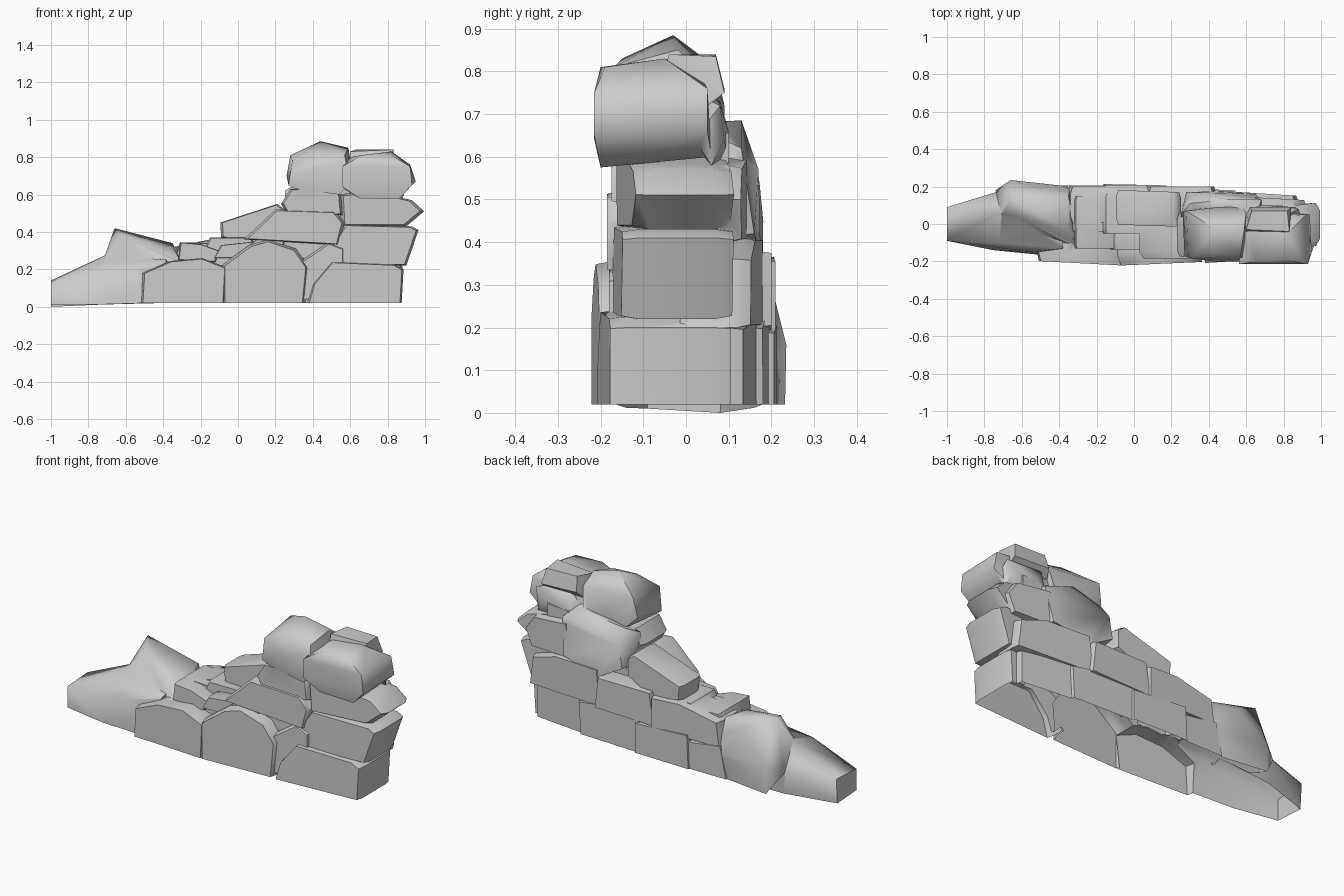
import bpy, bmesh, math
from mathutils import Vector

parts = bpy.data.collections.new("stones")
bpy.context.scene.collection.children.link(parts)


def finish(name, bm):
    bmesh.ops.recalc_face_normals(bm, faces=bm.faces[:])
    me = bpy.data.meshes.new(name)
    bm.to_mesh(me)
    bm.free()
    ob = bpy.data.objects.new(name, me)
    parts.objects.link(ob)
    return ob


def stone(name, outline, y0, y1, inset=0.9, cut=0.035, skew=0.0):
    """Block with an x-z outline, chamfered front and back; skew slides y with x."""
    bm = bmesh.new()
    n = len(outline)
    cx = sum(p[0] for p in outline) / n
    cz = sum(p[1] for p in outline) / n
    rings = []
    for y, s in ((y0, inset), (y0 + cut, 1), (y1 - cut, 1), (y1, inset)):
        ring = []
        for x, z in outline:
            zz = z if z < 0.04 else cz + (z - cz) * s
            ring.append(bm.verts.new((cx + (x - cx) * s, y + skew * (x - cx), zz)))
        rings.append(ring)
    for a, b in zip(rings, rings[1:]):
        for i in range(n):
            j = (i + 1) % n
            bm.faces.new((a[i], a[j], b[j], b[i]))
    bm.faces.new(rings[0])
    bm.faces.new(rings[-1])
    return finish(name, bm)


def boulder(name, points):
    """Faceted rock: the convex hull of a few points."""
    bm = bmesh.new()
    for p in points:
        bm.verts.new(Vector(p))
    bmesh.ops.convex_hull(bm, input=bm.verts[:])
    junk = [v for v in bm.verts if not v.link_faces]
    bmesh.ops.delete(bm, geom=junk, context='VERTS')
    return finish(name, bm)


# Sloping rubble end on the left
boulder("toe_rock", [(-1, -.09, .01), (-1, .08, 0), (-1, -.09, .13), (-1, .09, .14),
                     (-.75, -.14, .012), (-.72, .16, .012), (-.72, -.1, .23), (-.7, .06, .28),
                     (-.74, .17, .14), (-.5, -.165, .02), (-.4, .18, .02), (-.55, -.15, .2),
                     (-.38, -.13, .25), (-.4, .18, .26)])
boulder("peak_rock", [(-.74, .18, .14), (-.66, .14, .42), (-.66, .235, .16), (-.71, .05, .28),
                      (-.62, .04, .38), (-.35, -.04, .31), (-.35, .15, .34), (-.34, .2, .15),
                      (-.3, -.12, .24), (-.66, .232, .02), (-.34, .19, .02), (-.6, -.11, .12),
                      (-.3, -.12, .03), (-.5, .19, .34)])

# Bottom course, front
stone("base_front_left", [(-.52, .02), (-.07, .02), (-.06, .21), (-.19, .26), (-.36, .245),
                          (-.51, .18)], -.21, .1, .95, .05, -.05)
stone("base_front_middle", [(-.09, .02), (.36, .02), (.38, .21), (.31, .31), (.16, .36),
                            (.06, .33), (-.09, .22)], -.212, .08, .92, .06, .04)
stone("base_front_wedge", [(.33, .03), (.42, .05), (.57, .18), (.57, .32), (.49, .35),
                           (.3, .22)], -.18, .05, .9)
stone("base_corner", [(.37, .02), (.875, .02), (.885, .2), (.84, .225), (.5, .24), (.4, .12)],
      -.192, .09, .96, .04, .06)

# Bottom course, back
stone("base_back_right", [(.5, .02), (.84, .02), (.84, .2), (.52, .22)], -.05, .15, .95, .04, -.1)
stone("base_back_middle", [(.16, .02), (.54, .02), (.55, .2), (.3, .24), (.15, .2)],
      0, .188, .96, .03, -.04)
stone("base_back_left", [(-.17, .02), (.18, .02), (.18, .19), (-.16, .21)], 0, .21, .96, .03, -.02)
stone("base_back_foot", [(-.4, .02), (-.14, .02), (-.14, .17), (-.36, .2)], 0, .205, .95)

# Second course
stone("second_corner", [(.55, .22), (.9, .22), (.965, .41), (.93, .43), (.57, .44), (.5, .33)],
      -.16, .1, .94, .04, .05)
stone("second_middle", [(.14, .25), (.56, .25), (.57, .45), (.22, .42)], -.14, .1)
stone("second_back_right", [(.4, .2), (.88, .2), (.86, .36), (.7, .41), (.42, .41)],
      0, .165, .94, .03, -.06)
stone("second_back_middle", [(.05, .19), (.44, .2), (.42, .38), (.08, .38)], 0, .2, .94)
stone("second_back_left", [(-.36, .18), (.08, .18), (.08, .36), (-.1, .37), (-.34, .32)],
      .01, .205, .94, .04, .02)

# Rubble core behind the facing stones
stone("core_low", [(-.6, .02), (.8, .02), (.8, .4), (.15, .34), (-.1, .27), (-.6, .22)],
      -.11, .11, .98)
stone("core_high", [(.28, .25), (.8, .25), (.8, .66), (.32, .62)], -.09, .1, .98)

# Third course and stepped stones
stone("third_corner", [(.55, .43), (.9, .43), (.995, .51), (.93, .57), (.7, .62), (.54, .6)],
      -.14, .09, .9, .04, .1)
stone("third_front", [(.03, .36), (.2, .35), (.54, .33), (.57, .45), (.52, .51), (.2, .52)],
      -.185, .04, .93)
stone("fourth_front", [(.26, .5), (.56, .49), (.55, .6), (.5, .635), (.28, .63), (.23, .55)],
      -.175, .06, .92)
boulder("back_wedge", [(.25, .05, .62), (.62, .05, .68), (.68, .13, .62), (.3, .17, .57),
                       (.28, .17, .45), (.42, .175, .37), (.65, .16, .42), (.5, .13, .685),
                       (.3, .11, .65), (.7, 0, .4), (.25, 0, .45), (.65, 0, .68)])
stone("third_back_corner", [(.62, .4), (.88, .4), (.92, .5), (.86, .58), (.64, .6)],
      -.04, .135, .92, .035, -.05)
stone("sloping_slab", [(-.09, .37), (.1, .34), (.25, .42), (.25, .52), (.21, .55),
                       (-.095, .45)], -.01, .175, .94, .03, -.03)

# Small loose stones on the step
stone("chip_left", [(-.32, .25), (-.12, .24), (-.1, .3), (-.2, .335), (-.31, .345)], -.13, -.02, .94, .02)
stone("chip_middle", [(-.13, .26), (.06, .26), (.1, .35), (-.09, .33)], -.14, -.04, .94, .02)
stone("chip_right", [(.02, .3), (.24, .3), (.25, .37), (.1, .36)], -.16, -.03, .94, .02)
stone("step_back_left", [(-.34, .26), (-.16, .25), (-.12, .34), (-.31, .345)], -.04, .15, .93, .02)
stone("step_back_right", [(-.2, .27), (.08, .27), (.08, .37), (-.15, .37)], -.05, .165, .93, .02)

# Top course
boulder("cap_left", [(.27, -.17, .65), (.29, -.18, .78), (.26, .06, .7), (.28, .07, .81),
                     (.44, -.03, .885), (.41, -.15, .83), (.57, -.17, .81), (.59, -.02, .85),
                     (.6, .06, .79), (.6, -.2, .66), (.54, -.19, .6), (.31, -.17, .63),
                     (.33, .08, .63), (.58, .09, .65), (.42, -.2, .74), (.45, .09, .72)])
boulder("cap_right", [(.56, -.215, .64), (.56, -.215, .75), (.66, -.2, .81), (.82, -.19, .81),
                      (.92, -.215, .75), (.95, -.15, .67), (.93, -.215, .65), (.86, -.2, .575),
                      (.65, -.2, .58), (.92, .05, .76), (.94, .05, .66), (.86, .06, .6),
                      (.58, .06, .62), (.6, .03, .8), (.82, -.05, .83)])
boulder("cap_chip", [(.6, -.04, .79), (.6, -.03, .83), (.82, -.05, .8), (.83, -.04, .84),
                     (.63, .07, .84), (.82, .07, .835), (.62, .09, .76), (.84, .09, .75),
                     (.6, .05, .72), (.84, .05, .72)])
boulder("cap_back", [(.6, .02, .62), (.9, .02, .64), (.66, .08, .73), (.88, .08, .72),
                     (.7, .1, .66), (.86, .09, .64), (.65, .1, .58), (.88, .06, .58), (.7, 0, .76)])

# Fuse the stones into one skin
wall = bpy.data.objects.new("stone_wall", parts.objects["core_low"].data.copy())
bpy.context.scene.collection.objects.link(wall)
parts.objects.unlink(parts.objects["core_low"])
mod = wall.modifiers.new("fuse", 'BOOLEAN')
mod.operation, mod.solver = 'UNION', 'EXACT'
mod.operand_type, mod.collection = 'COLLECTION', parts
mod.use_self = True
fused = bpy.data.meshes.new_from_object(wall.evaluated_get(bpy.context.evaluated_depsgraph_get()))
wall.modifiers.clear()
wall.data = fused
for ob in list(bpy.data.objects):
    if ob != wall:
        bpy.data.objects.remove(ob)

# Leave the underside open
bm = bmesh.new()
bm.from_mesh(fused)
bmesh.ops.triangulate(bm, faces=bm.faces[:])
bmesh.ops.delete(bm, geom=[f for f in bm.faces if f.normal.z < -.7 and f.calc_center_median().z < .05],
                 context='FACES')
bm.to_mesh(fused)
bm.free()
wall.select_set(True)
bpy.context.view_layer.objects.active = wall
bpy.ops.object.shade_smooth_by_angle(angle=math.radians(55))
